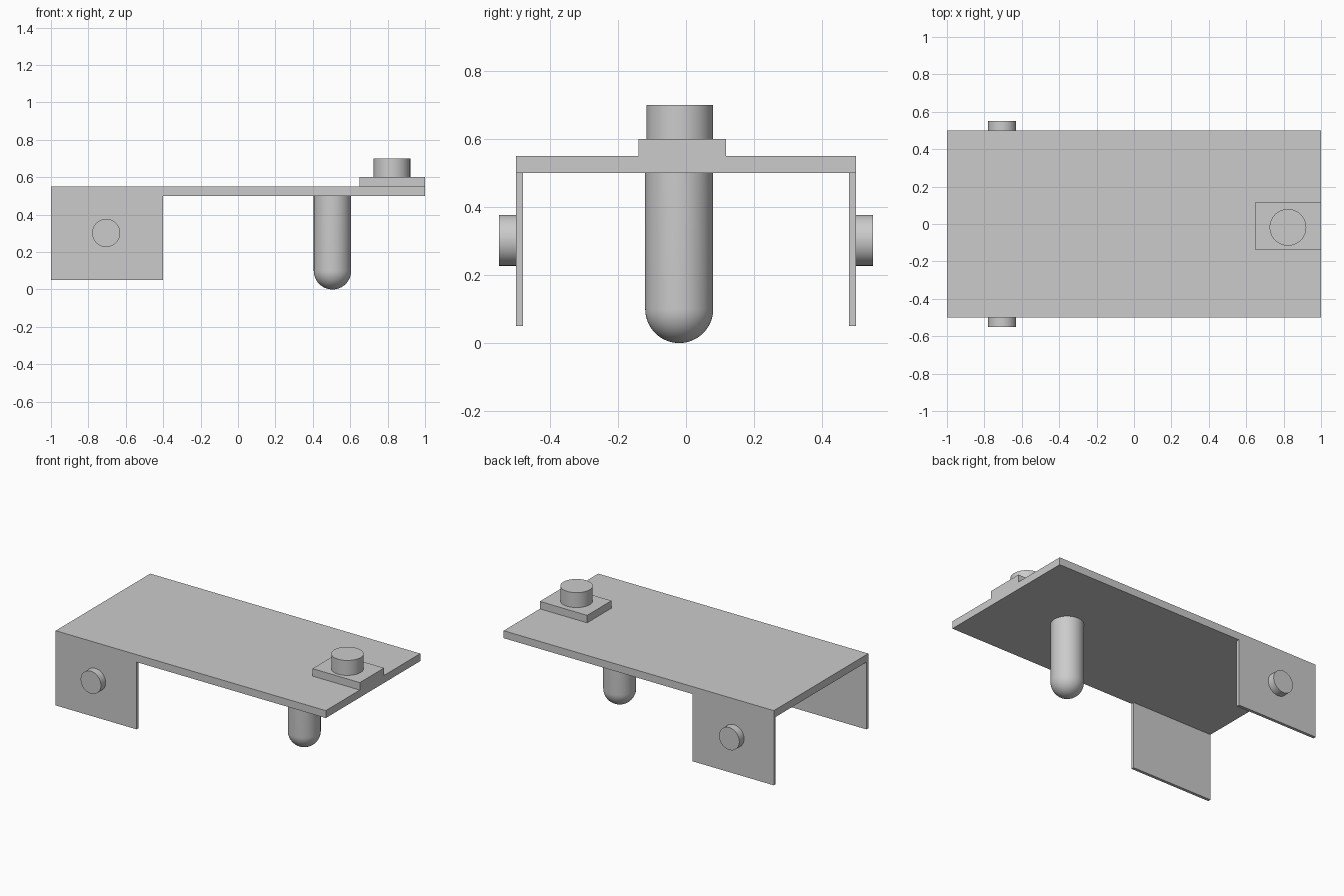
import bpy
import math

default = bpy.data.objects.get("Cube")
if default:
    bpy.data.objects.remove(default, do_unlink=True)

grey = bpy.data.materials.new("light grey")
grey.use_nodes = True
colour = (0.6, 0.6, 0.6, 1)
grey.diffuse_color = colour
grey.node_tree.nodes["Principled BSDF"].inputs["Base Color"].default_value = colour


def finish(obj, name, smooth=False):
    obj.name = name
    obj.data.materials.clear()
    obj.data.materials.append(grey)
    if smooth:
        bpy.ops.object.shade_smooth_by_angle(angle=math.radians(35))
    return obj


def box(name, low, high):
    centre = [(a + b) / 2 for a, b in zip(low, high)]
    bpy.ops.mesh.primitive_cube_add(size=1, location=centre)
    obj = bpy.context.object
    obj.scale = [b - a for a, b in zip(low, high)]
    bpy.ops.object.transform_apply(location=False, rotation=False, scale=True)
    return finish(obj, name)


def cylinder(name, centre, radius, depth, tilt=0):
    bpy.ops.mesh.primitive_cylinder_add(vertices=64, radius=radius, depth=depth,
                                        location=centre, rotation=(tilt, 0, 0))
    return finish(bpy.context.object, name, True)


def round_pin(name, x, y, radius, top):
    # Sphere whose upper half is stretched into a straight, flat-topped shaft
    bpy.ops.mesh.primitive_uv_sphere_add(segments=64, ring_count=32, radius=radius,
                                         location=(x, y, radius))
    obj = bpy.context.object
    for v in obj.data.vertices:
        if v.co.z > radius * 0.01:
            flat = math.hypot(v.co.x, v.co.y)
            if flat > radius * 0.99:
                v.co.x *= radius / flat
                v.co.y *= radius / flat
            v.co.z = top - radius
    return finish(obj, name, True)


# Flat deck
box("deck", (-1, -0.5, 0.5), (1, 0.5, 0.55))

# Side flaps with a stub axle on each
for side, label in ((-1, "front"), (1, "back")):
    y_low, y_high = sorted((side * 0.48, side * 0.5))
    box(label + "_flap", (-1, y_low, 0.05), (-0.4, y_high, 0.5))
    cylinder(label + "_stub", (-0.705, side * 0.525, 0.302), 0.075, 0.05, math.pi / 2)

# Raised pad and knob at the end of the deck
box("pad", (0.65, -0.14, 0.55), (1, 0.117, 0.6))
cylinder("knob", (0.823, -0.018, 0.65), 0.098, 0.1)

# Round-ended pin below the deck
round_pin("pin", 0.505, -0.02, 0.1, 0.5)
